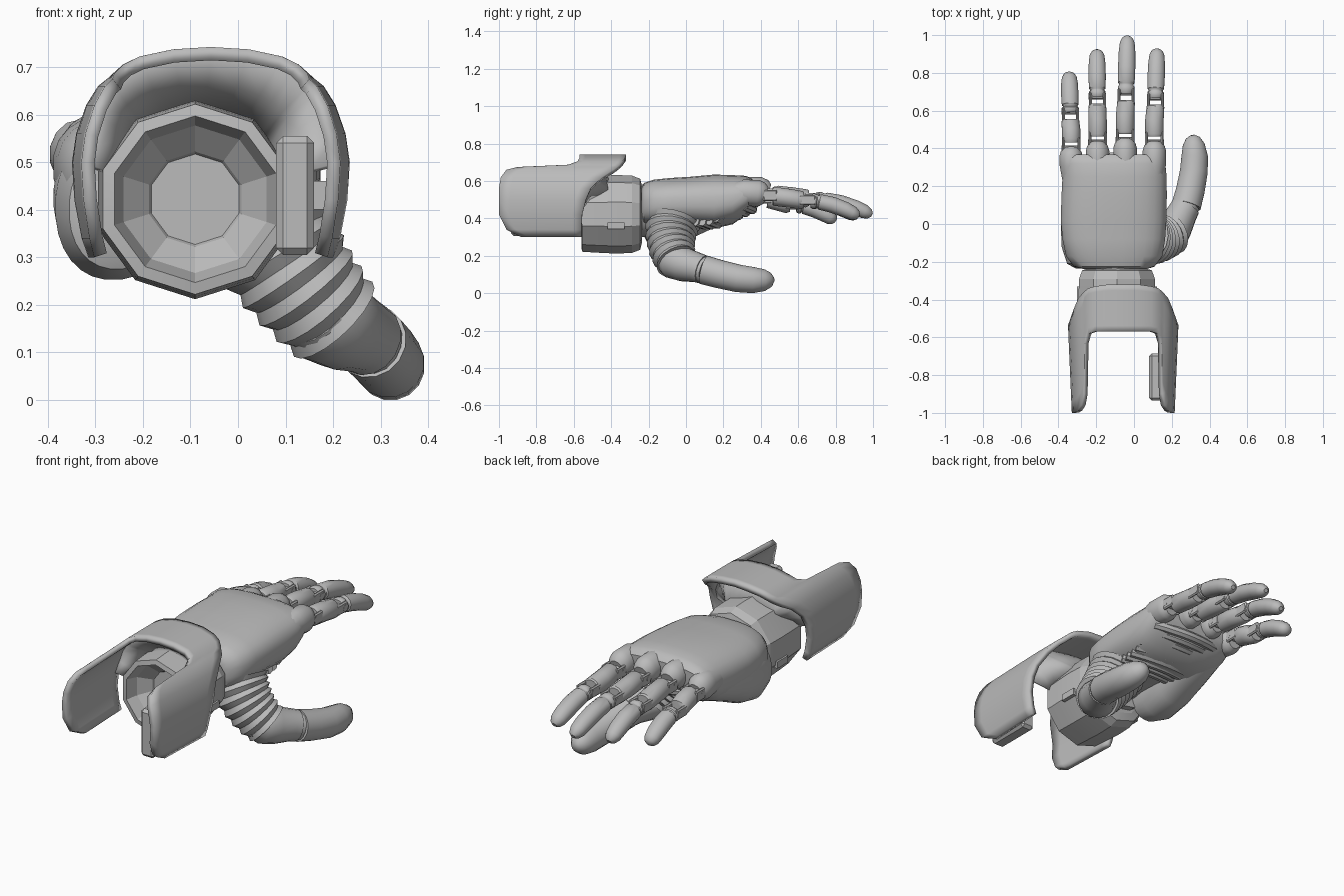
import bpy, bmesh, math
from mathutils import Vector

cube = bpy.data.objects.get("Cube")
if cube:
    bpy.data.objects.remove(cube)

grey = bpy.data.materials.new("plain grey")
grey.use_nodes = True
tone = (0.5, 0.5, 0.5, 1)
grey.diffuse_color = tone
grey.node_tree.nodes["Principled BSDF"].inputs["Base Color"].default_value = tone
X, Y, Z = Vector((1, 0, 0)), Vector((0, 1, 0)), Vector((0, 0, 1))


def finish(name, bm, angle=30, recalc=True):
    if recalc:
        bmesh.ops.recalc_face_normals(bm, faces=bm.faces)
    mesh = bpy.data.meshes.new(name)
    bm.to_mesh(mesh)
    bm.free()
    mesh.materials.append(grey)
    ob = bpy.data.objects.new(name, mesh)
    bpy.context.collection.objects.link(ob)
    bpy.ops.object.select_all(action='DESELECT')
    ob.select_set(True)
    bpy.context.view_layer.objects.active = ob
    if angle:
        bpy.ops.object.shade_smooth_by_angle(angle=math.radians(angle))
    return ob


def ring(c, u, v, ru, rv, n=14, power=2.0):
    """Superellipse of points round c in the plane u, v."""
    pts = []
    for i in range(n):
        a = math.tau * (i + 0.5) / n
        p, q = math.cos(a), math.sin(a)
        p = math.copysign(abs(p) ** (2 / power), p)
        q = math.copysign(abs(q) ** (2 / power), q)
        pts.append(Vector(c) + u * p * ru + v * q * rv)
    return pts


def loft(name, rings, angle=30):
    bm = bmesh.new()
    rows = [[bm.verts.new(p) for p in r] for r in rings]
    n = len(rows[0])
    for a, b in zip(rows, rows[1:]):
        for i in range(n):
            j = (i + 1) % n
            bm.faces.new((a[i], a[j], b[j], b[i]))
    bm.faces.new(rows[0])
    bm.faces.new(rows[-1])
    return finish(name, bm, angle)


def sheet(name, rows, thickness, offset):
    """Open grid of points, thickened into a shell."""
    bm = bmesh.new()
    grid = [[bm.verts.new(p) for p in r] for r in rows]
    for p, q in zip(grid, grid[1:]):
        for k in range(len(p) - 1):
            bm.faces.new((p[k], q[k], q[k + 1], p[k + 1]))
    ob = finish(name, bm, 30, recalc=False)
    shell = ob.modifiers.new("thickness", 'SOLIDIFY')
    shell.thickness, shell.offset = thickness, offset


def tube(name, sections, n=14, squash=1.0, angle=35):
    """Round limb through (centre, radius) sections, without twist."""
    cs = [Vector(c) for c, r in sections]
    rings, old, u, v = [], None, X, Z
    for i, (c, r) in enumerate(sections):
        t = (cs[min(i + 1, len(cs) - 1)] - cs[max(i - 1, 0)]).normalized()
        turn = (old or Y).rotation_difference(t)
        u, v, old = turn @ u, turn @ v, t
        rings.append(ring(c, u, v, r, r * squash, n))
    return loft(name, rings, angle)


def box(name, centre, size, bevel=0.0):
    bm = bmesh.new()
    bmesh.ops.create_cube(bm, size=1)
    for w in bm.verts:
        w.co = Vector(centre) + Vector([a * b for a, b in zip(w.co, size)])
    if bevel:
        bmesh.ops.bevel(bm, geom=bm.edges[:], offset=bevel, segments=1, affect='EDGES')
    return finish(name, bm, 0)


def pin(name, centre, radius, length):
    c, h = Vector(centre), X * (length / 2)
    return loft(name, [ring(c - h, Y, Z, radius, radius, 12),
                       ring(c + h, Y, Z, radius, radius, 12)])


# Forearm cuff: half arch of (offset, height, rear y, front y), mirrored
half = [(.258, .30, -.88, -.56), (.272, .34, -.96, -.56), (.287, .42, -1, -.555),
        (.292, .50, -1, -.535), (.283, .56, -1, -.51), (.262, .62, -.99, -.45),
        (.237, .66, -.96, -.39), (.218, .675, -.90, -.37), (.205, .687, -.63, -.355),
        (.185, .705, -.58, -.34), (.15, .722, -.57, -.33), (.08, .737, -.57, -.32)]
arch = [(-d, z, a, b) for d, z, a, b in half] + [(0, .742, -.57, -.32)]
arch += [(d, z, a, b) for d, z, a, b in reversed(half)]
rows, steps = [], 8
for d, z, a, b in arch:
    ys = [a + (b - a) * k / steps for k in range(steps + 1)]
    rows.append([(-.057 + d * (1 - .15 * max(0, -.55 - y)), y, z) for y in ys])
sheet("forearm_cuff", rows, .028, -1)

# Sloping liner that joins the cuff to the wrist drum
hub, rows = Vector((-.09, 0, .422)), []
for d, z, a, b in arch:
    if z > .48:
        outer = Vector((-.057 + d * .93, min(-.54, b - .03), .44 + (z - .44) * .93))
        out = Vector((outer.x, 0, outer.z)) - hub
        inner = hub + out.normalized() * .195 + Y * min(-.42, b - .01)
        rows.append([outer, outer.lerp(inner, .5), inner])
sheet("cuff_liner", rows, .014, 0)

# Wrist: faceted drum with a dished socket, and neck
drum = [(-.235, .15), (-.245, .19), (-.29, .207), (-.38, .21), (-.48, .205), (-.555, .2),
        (-.56, .175), (-.50, .155), (-.45, .10), (-.44, .095), (-.44, .03)]
loft("wrist_drum", [ring((-.09, y, .422), X, Z, r * 1.02, r, 10) for y, r in drum], 12)
loft("wrist_neck", [ring((-.1, y, .44), X, Z, .16, .14, 14) for y in (-.27, -.2)])
for side, x in (("right", -.293), ("left", .113)):
    box(side + "_wrist_catch", (x, -.375, .36), (.02, .09, .035))
box("cuff_buckle", (.12, -.81, .43), (.08, .25, .25), .015)
box("buckle_mount", (.175, -.8, .43), (.05, .12, .06))

# Palm shell, with sections of (y, centre x, half width, centre z, half height)
palm = [(-.238, -.10, .17, .475, .09), (-.225, -.105, .215, .475, .115),
        (-.17, -.105, .256, .482, .126), (-.08, -.107, .273, .487, .13),
        (.02, -.108, .281, .49, .133), (.15, -.105, .28, .49, .145), (.25, -.103, .277, .50, .132),
        (.32, -.103, .270, .523, .105), (.35, -.103, .262, .535, .08), (.368, -.103, .25, .54, .055)]
# Heel running down the outer side of the palm
heel = [(-.235, -.25, .06, .40, .07), (-.21, -.255, .10, .40, .125),
        (-.12, -.262, .122, .405, .153), (0, -.263, .125, .425, .145),
        (.12, -.263, .12, .45, .115), (.25, -.265, .105, .48, .09), (.32, -.27, .06, .50, .05)]
for name, parts, power in (("palm", palm, 2.6), ("palm_heel", heel, 2.2)):
    loft(name, [ring((cx, y, cz), X, Z, rx, rz, 28, power) for y, cx, rx, cz, rz in parts], 40)

# Flexible ribs across the underside of the palm
for k in range(9):
    y = .06 + .037 * k
    z = .364 + max(0, y - .16) * .42
    path = []
    for s in range(-4, 5):
        f = s / 4
        path.append(((-.08 + .2 * f, y - .05 * f * f, z + .02 * f * f), .025))
    tube("palm_rib_%d" % (k + 1), path, 8)

# Fingers: (name, base x, tip x, gap y, hinge y, tip y, tip z, knuckle z, base z, hinge z)
fingers = [("little", -.333, -.343, .42, .575, .80, .385, .52, .505, .475),
           ("ring", -.193, -.196, .45, .655, .92, .405, .55, .522, .502),
           ("middle", -.047, -.035, .465, .675, .994, .418, .553, .525, .507),
           ("index", .108, .122, .45, .65, .925, .41, .538, .518, .498)]
for name, x0, x1, gap, hinge, tip, low, zk, zg, zh in fingers:
    name += "_finger"
    xh = x0 * .6 + x1 * .4
    # Rounded knuckle growing out of the palm
    tube(name + "_knuckle", [((x0, .22, zk - .01), .045), ((x0, .31, zk), .062),
                             ((x0, gap - .065, zk - .004), .064), ((x0, gap - .04, zk - .01), .056),
                             ((x0, gap - .022, zk - .015), .04)], squash=1.12)
    # Near segment, open at both joints
    tube(name + "_near_segment", [((x0, gap + .012, zg), .043), ((x0, gap + .022, zg), .05),
                                  ((x0, (gap + hinge) / 2, (zg + zh) / 2), .05),
                                  ((xh, hinge - .03, zh), .048),
                                  ((xh, hinge - .018, zh), .04)])
    for s in (-1, 1):
        box(name + "_base_lug", (x0 + s * .041, gap, zg + .004), (.016, .075, .06), .006)
        box(name + "_hinge_lug", (xh + s * .037, hinge, zh), (.016, .085, .055), .006)
    pin(name + "_base_pin", (x0, gap - .02, zg + .006), .017, .1)
    pin(name + "_hinge_pin", (xh, hinge + .022, zh - .004), .018, .092)
    # Far segment bending down to the tip
    a, span = hinge + .016, tip - hinge - .016
    far = [(0, .038), (.05, .045), (.12, .044), (.14, .039), (.17, .039), (.19, .045), (.45, .047),
           (.72, .045), (.88, .04), (.96, .029), (1, .012)]
    path = []
    for f, r in far:
        path.append(((xh + (x1 - xh) * f, a + span * f, zh - .006 - (zh - .006 - low) * f ** 1.8), r))
    tube(name + "_far_segment", path, squash=.92)

# Thumb bellows: alternating ridges along a bent path
start, mid, end = Vector((.05, -.07, .38)), Vector((.108, -.10, .265)), Vector((.2, -.05, .17))
path, folds = [], 6
for k in range(2 * folds + 1):
    f = k / (2 * folds)
    c = start * (1 - f) ** 2 + mid * 2 * f * (1 - f) + end * f * f
    path.append((c, .148 - .034 * f - (.014 if k % 2 else 0)))
tube("thumb_bellows", path, 18, angle=20)

# Thumb base and tip with a collar seam
tube("thumb_base", [((.165, -.085, .195), .09), ((.19, -.06, .172), .10), ((.22, -.01, .153), .092),
                    ((.257, .06, .137), .08), ((.273, .09, .127), .078)], 16)
tube("thumb_collar", [((.265, .075, .131), .072), ((.28, .105, .122), .072)], 16)
tube("thumb_tip", [((.277, .098, .124), .079), ((.299, .18, .102), .077), ((.317, .28, .079), .075),
                   ((.321, .36, .07), .071), ((.316, .42, .07), .059),
                   ((.311, .455, .073), .038), ((.308, .47, .075), .012)], 16)
